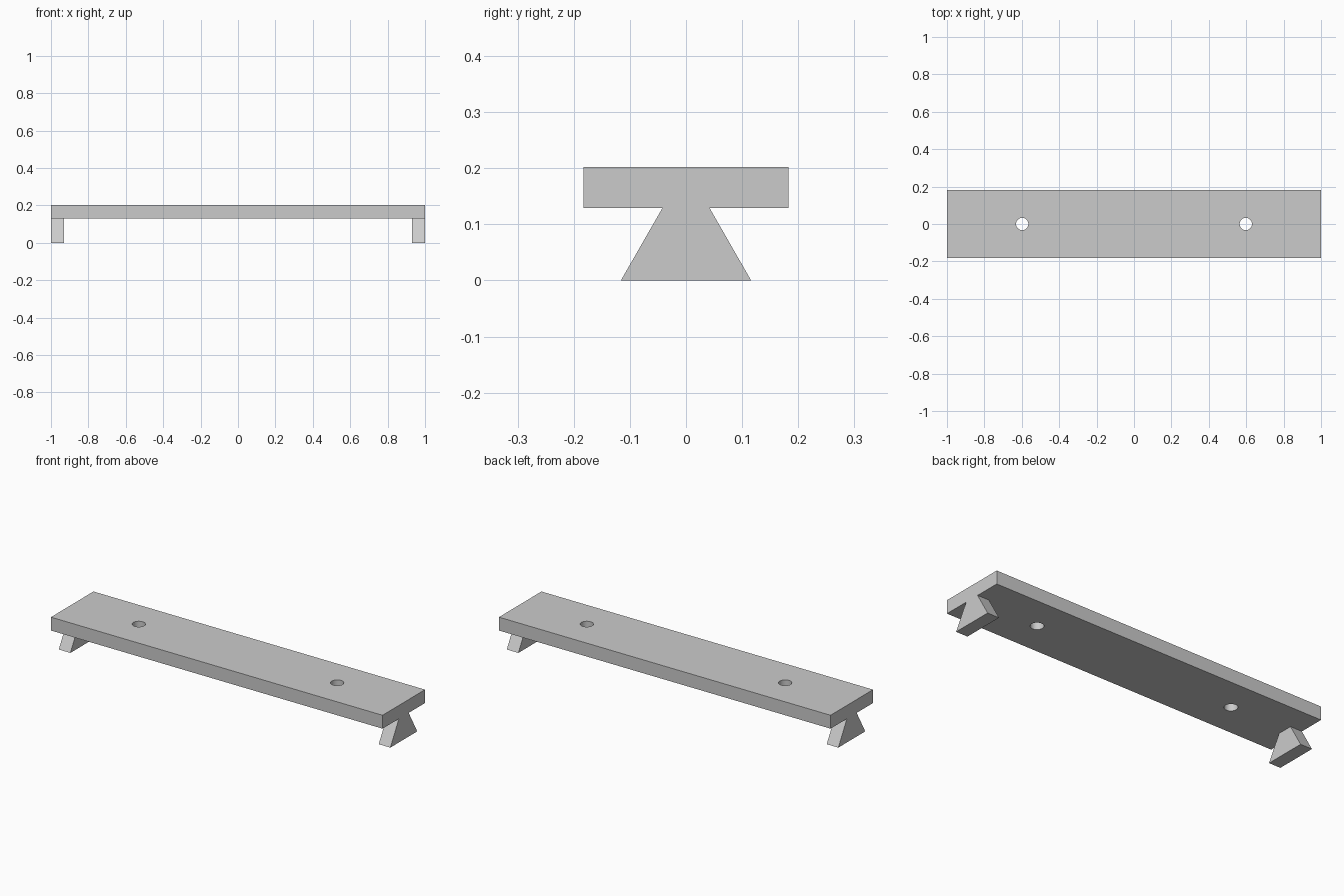
import bpy
import bmesh

LENGTH, WIDTH = 2.0, 0.366
UNDERSIDE, TOP = 0.129, 0.202
FOOT_THICKNESS = 0.07
HOLE_X, HOLE_RADIUS = 0.598, 0.033

cube = bpy.data.objects.get("Cube")
if cube:
    bpy.data.objects.remove(cube, do_unlink=True)

grey = bpy.data.materials.new("plain grey")
grey.use_nodes = True
colour = (0.6, 0.6, 0.6, 1.0)
grey.diffuse_color = colour
grey.node_tree.nodes["Principled BSDF"].inputs["Base Color"].default_value = colour


def finish(obj, name):
    obj.name = obj.data.name = name
    obj.data.materials.append(grey)
    return obj


def make_foot(name, side):
    """Flared foot: a trapezoid in the YZ plane, extruded along X."""
    profile = [(-0.116, 0), (0.116, 0), (0.042, UNDERSIDE), (-0.042, UNDERSIDE)]
    inner = LENGTH / 2 - FOOT_THICKNESS
    bm = bmesh.new()
    face = bm.faces.new([bm.verts.new((side * inner, y, z)) for y, z in profile])
    result = bmesh.ops.extrude_face_region(bm, geom=[face])
    verts = [g for g in result["geom"] if isinstance(g, bmesh.types.BMVert)]
    bmesh.ops.translate(bm, verts=verts, vec=(side * FOOT_THICKNESS, 0, 0))
    bmesh.ops.recalc_face_normals(bm, faces=bm.faces)
    mesh = bpy.data.meshes.new(name)
    bm.to_mesh(mesh)
    bm.free()
    obj = bpy.data.objects.new(name, mesh)
    bpy.context.collection.objects.link(obj)
    return finish(obj, name)


# Flat plate
bpy.ops.mesh.primitive_cube_add(size=1, location=(0, 0, (UNDERSIDE + TOP) / 2))
plate = finish(bpy.context.object, "plate")
plate.scale = (LENGTH, WIDTH, TOP - UNDERSIDE)
bpy.ops.object.transform_apply(location=False, rotation=False, scale=True)

# Feet and screw holes, one of each per side
for side, label in ((-1, "right"), (1, "left")):
    make_foot(label + "_foot", side)

    bpy.ops.mesh.primitive_cylinder_add(
        vertices=32, radius=HOLE_RADIUS, depth=0.3,
        location=(side * HOLE_X, 0, (UNDERSIDE + TOP) / 2))
    cutter = finish(bpy.context.object, label + "_hole_cutter")
    cutter.hide_render = True

    bpy.context.view_layer.objects.active = plate
    cut = plate.modifiers.new(label + "_hole", "BOOLEAN")
    cut.operation = "DIFFERENCE"
    cut.solver = "EXACT"
    cut.object = cutter
    bpy.ops.object.modifier_apply(modifier=cut.name)
    bpy.data.objects.remove(cutter, do_unlink=True)

# Round hole walls, crisp plate edges
bpy.ops.object.select_all(action="DESELECT")
plate.select_set(True)
bpy.context.view_layer.objects.active = plate
bpy.ops.object.shade_smooth_by_angle()
